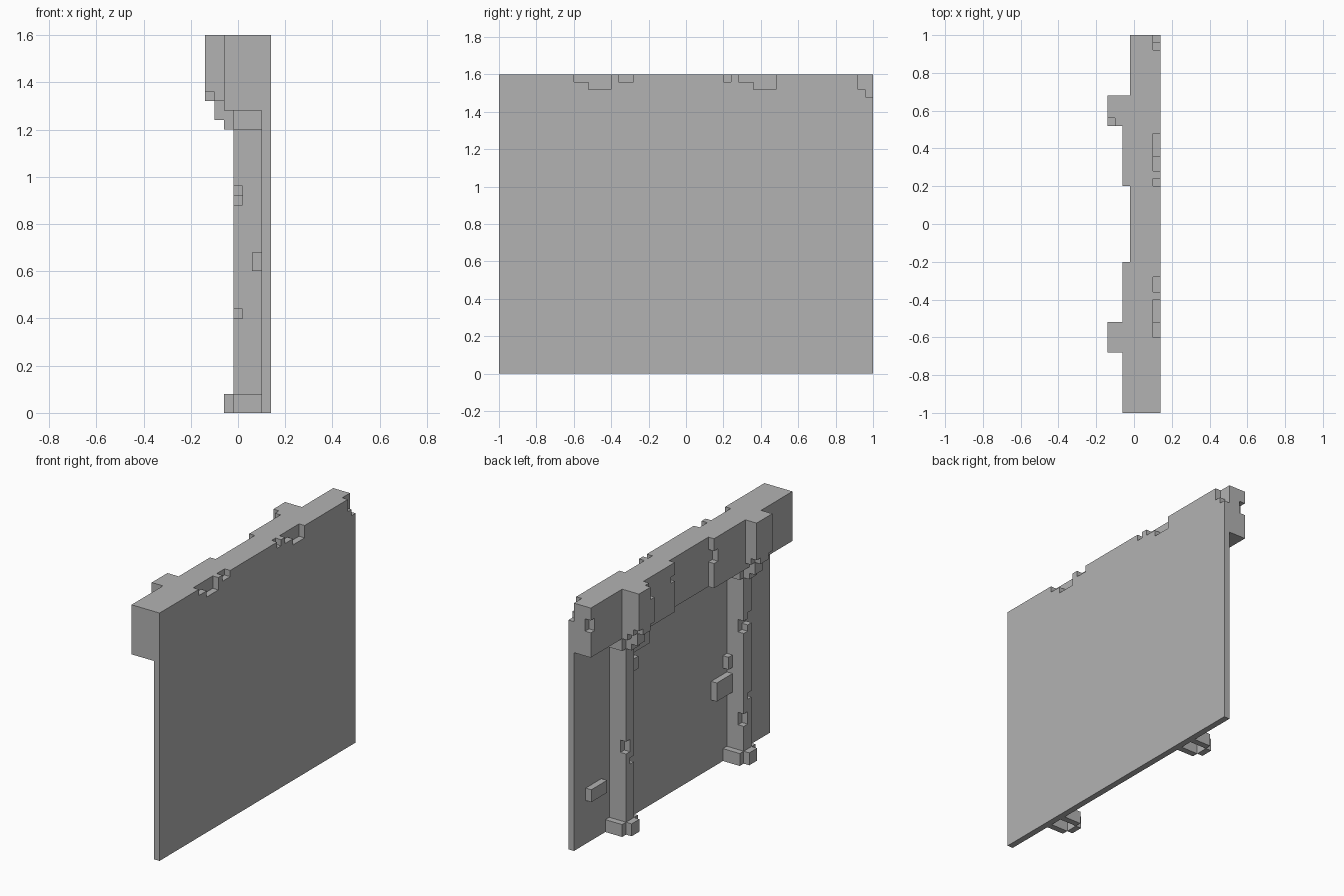
import bpy, bmesh
from itertools import product
from mathutils import Vector

cube = bpy.data.objects.get("Cube")
if cube:
    bpy.data.objects.remove(cube, do_unlink=True)

UNIT = 0.04                          # size of one block
ORIGIN = Vector((-0.14, -1.0, 0.0))

stone = bpy.data.materials.new("grey_stone")
stone.use_nodes = True
stone.diffuse_color = (0.45, 0.45, 0.45, 1)
stone.node_tree.nodes["Principled BSDF"].inputs["Base Color"].default_value = stone.diffuse_color

parts = {}


def cells(x, y, z):
    return set(product(range(*x), range(*y), range(*z)))


def part(name, boxes, chips=()):
    """Collect the blocks of a part: boxes added, chips broken away."""
    solid = set().union(*(cells(*b) for b in boxes))
    parts[name] = solid.difference(*(cells(*c) for c in chips))


def build(name, solid, everything):
    """Turn blocks into a mesh with only the exposed faces, merged flat."""
    bm = bmesh.new()
    verts = {}
    for cell in sorted(solid):
        for axis, side in product(range(3), (0, 1)):
            near = list(cell)
            near[axis] += 2 * side - 1
            if tuple(near) in everything:
                continue
            u, v = (axis + 1) % 3, (axis + 2) % 3
            ring = []
            for du, dv in ((0, 0), (1, 0), (1, 1), (0, 1)):
                p = list(cell)
                p[axis] += side
                p[u] += du
                p[v] += dv
                key = tuple(p)
                if key not in verts:
                    verts[key] = bm.verts.new(ORIGIN + Vector(key) * UNIT)
                ring.append(verts[key])
            bm.faces.new(ring if side else ring[::-1])
    bmesh.ops.dissolve_limit(bm, angle_limit=0.01, verts=bm.verts[:], edges=bm.edges[:])
    mesh = bpy.data.meshes.new(name)
    bm.to_mesh(mesh)
    bm.free()
    mesh.materials.append(stone)
    bpy.context.collection.objects.link(bpy.data.objects.new(name, mesh))


# Wall slab with a chipped upper edge
edge_chips = [(10, 12, 39), (12, 15, 38), (16, 18, 39), (30, 31, 39),
              (32, 34, 39), (34, 37, 38), (48, 50, 38), (49, 50, 37)]
part("wall_panel", [((6, 7), (0, 50), (0, 40))],
     [((6, 7), (a, b), (z, 40)) for a, b, z in edge_chips])

# Lintel with two thicker stretches
part("lintel",
     [((3, 6), (0, 50), (32, 40)), ((2, 3), (0, 20), (32, 40)), ((2, 3), (30, 42), (32, 40))],
     [((3, 4), (49, 50), (36, 38)), ((2, 3), (19, 20), (36, 38)), ((2, 3), (30, 31), (37, 38))])

# Pillars with base, capital and bracket; y is the column's near edge
columns = {
    "right": (8, [(1, 10, 11), (1, 22, 24), (2, 6, 8), (2, 21, 23)]),
    "left": (38, [(2, 13, 15), (1, 11, 12)]),
}
for side, (y, chips) in columns.items():
    mid, full = (y + 1, y + 3), (y, y + 4)
    part(side + "_pillar", [((3, 6), mid, (2, 32))],
         [((3, 4), (y + k, y + k + 1), (a, b)) for k, a, b in chips])
    for name, z in (("_base", (0, 2)), ("_capital", (30, 32))):
        part(side + name, [((3, 6), (y, y + 1), z), ((3, 6), (y + 3, y + 4), z), ((2, 3), mid, z)])
    broken = [((0, 1), (y, y + 1), (33, 34)), ((0, 1), (y + 3, y + 4), (33, 34))]
    if side == "left":
        broken.append(((0, 1), (y, y + 1), (38, 40)))
    part(side + "_bracket", [((0, 2), full, (33, 40)), ((1, 2), mid, (31, 33))], broken)

# Bricks standing out of the wall
bricks = [((43, 47), (7, 9)), ((11, 15), (11, 14)), ((8, 12), (15, 17)),
          ((35, 39), (24, 26)), ((32, 38), (27, 32))]
for i, (y, z) in enumerate(bricks, 1):
    part(f"brick_{i}", [((5, 6), y, z)])

everything = set().union(*parts.values())
for name, solid in parts.items():
    build(name, solid, everything)
